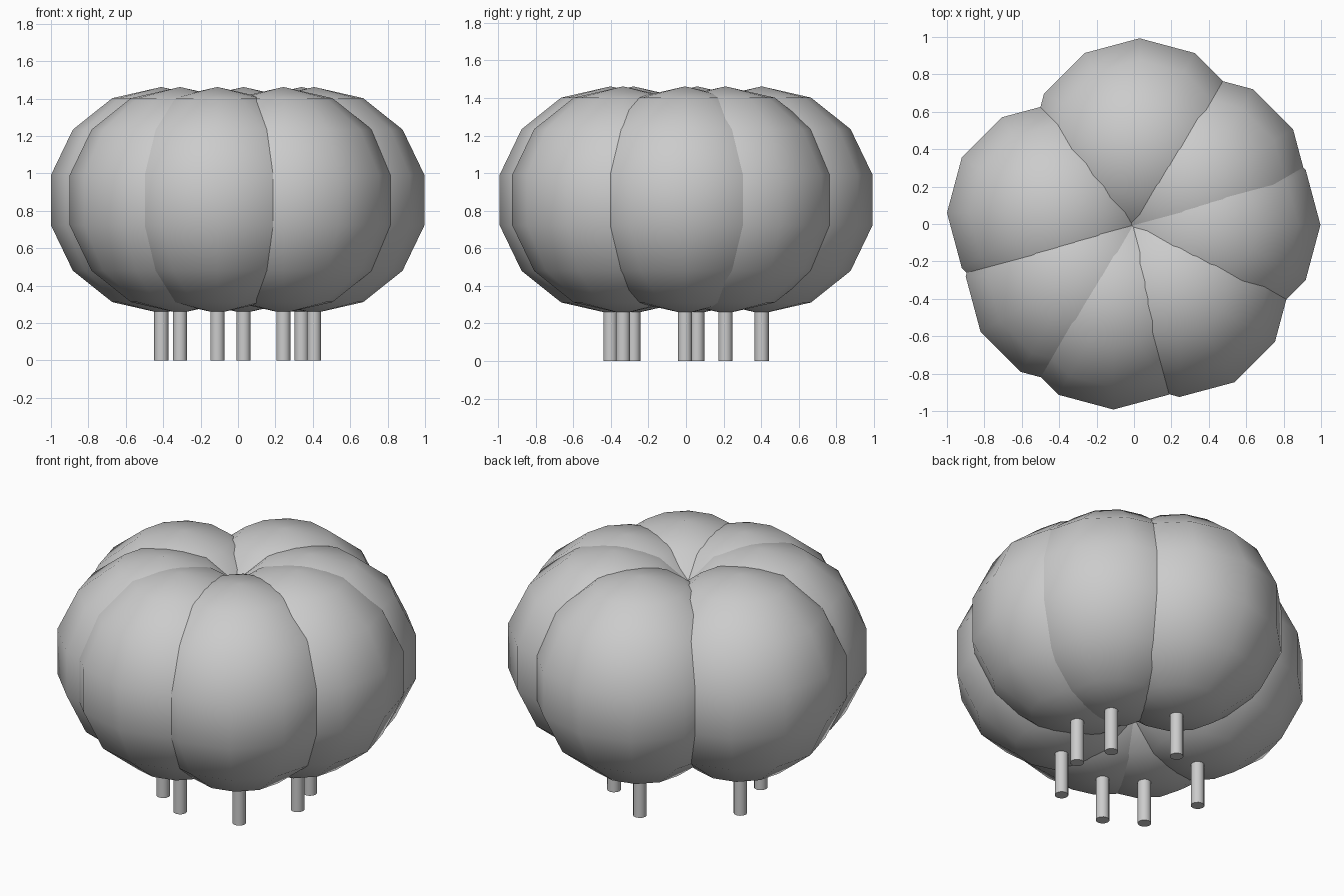
import bpy, math

if "Cube" in bpy.data.objects:
    bpy.data.objects.remove(bpy.data.objects["Cube"])

grey = bpy.data.materials.new("plain grey")
grey.diffuse_color = (0.6, 0.6, 0.6, 1)
grey.use_nodes = True
grey.node_tree.nodes["Principled BSDF"].inputs["Base Color"].default_value = grey.diffuse_color

R_LOBE = 0.605     # lobe radius
Z_LOBE = 0.857     # lobe centre height
R_LEG = 0.038
LEG_TOP = 0.30     # legs end just inside the lobes

# lobe centres on a loose ring around the middle
centres = [(0.407, -0.005), (0.34, 0.21), (0.03, 0.403), (-0.41, 0.06),
           (-0.31, -0.28), (-0.11, -0.402), (0.243, -0.335)]


def finish(name, angle):
    ob = bpy.context.object
    ob.name = name
    ob.data.materials.append(grey)
    bpy.ops.object.shade_smooth_by_angle(angle=math.radians(angle))


for i, (x, y) in enumerate(centres, 1):
    # rounded lobe
    bpy.ops.mesh.primitive_uv_sphere_add(segments=12, ring_count=7,
                                         radius=R_LOBE, location=(x, y, Z_LOBE))
    finish(f"lobe_{i}", 80)
    # thin straight leg below it
    bpy.ops.mesh.primitive_cylinder_add(vertices=12, radius=R_LEG, depth=LEG_TOP,
                                        location=(x, y, LEG_TOP / 2))
    finish(f"leg_{i}", 50)
